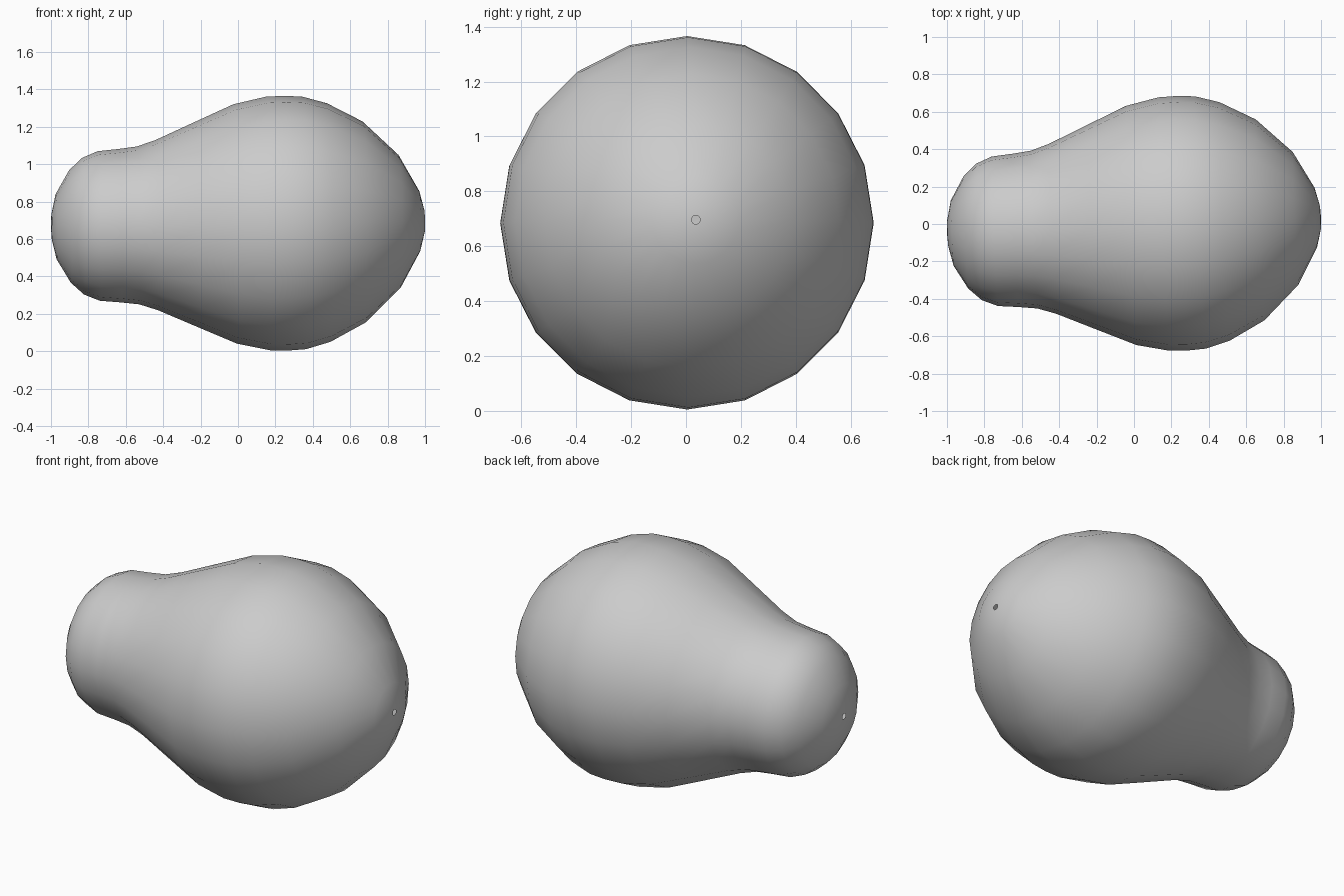
import bpy, bmesh, math
from mathutils import Matrix, Vector

if "Cube" in bpy.data.objects:
    bpy.data.objects.remove(bpy.data.objects["Cube"])

# Pear profile: (position along axis, radius)
PROFILE = [(-1.0, .016), (-.997, .07), (-.973, .175), (-.90, .30), (-.83, .365),
           (-.745, .40), (-.635, .41), (-.535, .422), (-.435, .455), (-.22, .55),
           (-.015, .64), (.16, .678), (.26, .681), (.355, .675), (.485, .638),
           (.675, .5375), (.865, .355), (.973, .16), (.998, .06), (1.0, .016)]
SIDES = 20

# Slightly tilted long axis
rot = Vector((1, .043, .015)).to_track_quat('X', 'Z').to_matrix().to_4x4()
tilt = Matrix.Translation((0, -.007, .681)) @ rot

# Lathed body with tiny open holes at both ends
bm = bmesh.new()
rings = []
for x, r in PROFILE:
    rings.append([bm.verts.new(tilt @ Vector((x,
                  r * math.sin(math.tau * i / SIDES),
                  r * math.cos(math.tau * i / SIDES)))) for i in range(SIDES)])
for a, b in zip(rings, rings[1:]):
    for i in range(SIDES):
        j = (i + 1) % SIDES
        bm.faces.new((a[i], a[j], b[j], b[i]))
bmesh.ops.recalc_face_normals(bm, faces=bm.faces)
for f in bm.faces:
    f.smooth = True
mesh = bpy.data.meshes.new("pear_body")
bm.to_mesh(mesh)
bm.free()
body = bpy.data.objects.new("pear_body", mesh)
bpy.context.collection.objects.link(body)
